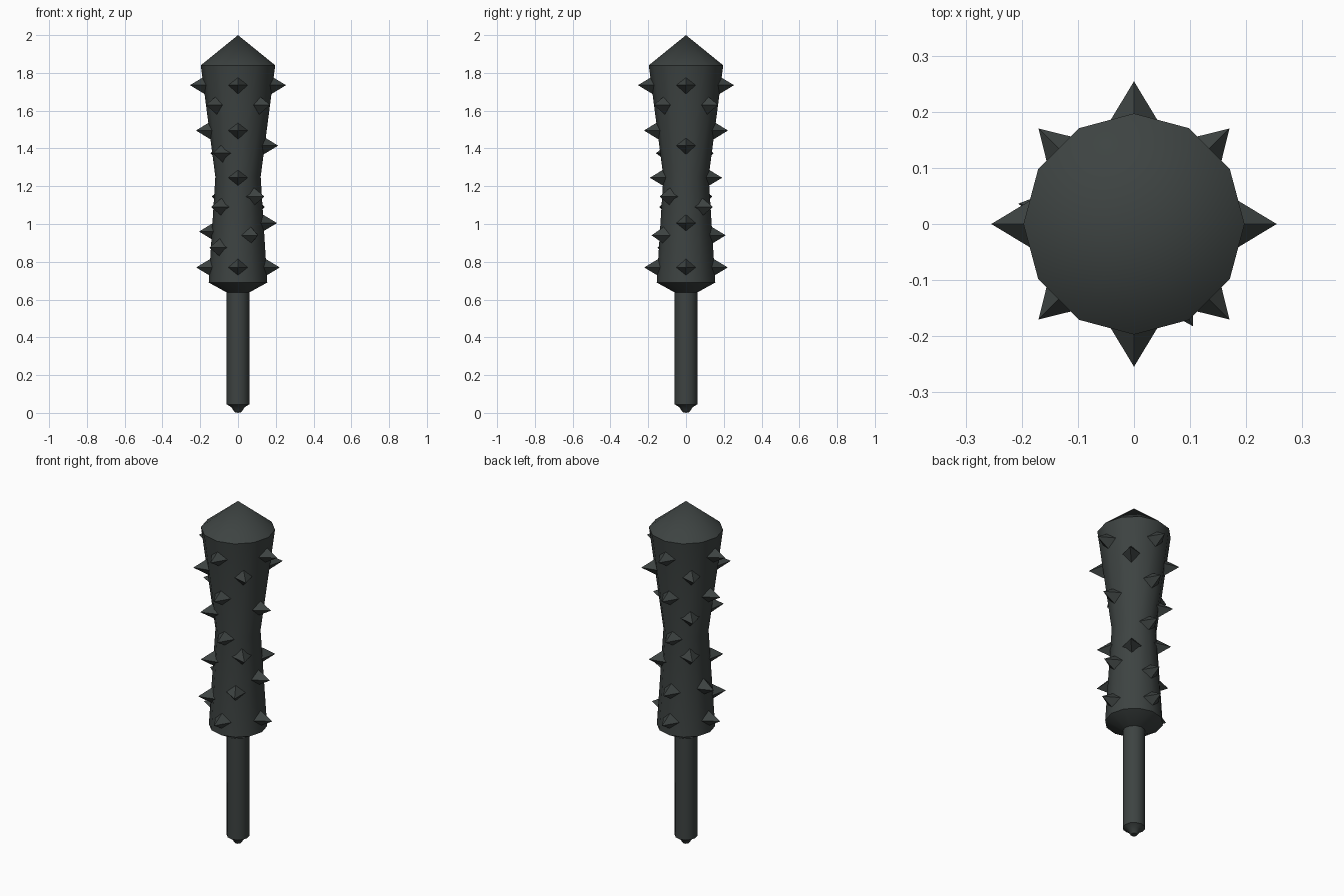
import bpy, bmesh, math
from mathutils import Vector

if "Cube" in bpy.data.objects:
    bpy.data.objects.remove(bpy.data.objects["Cube"])

mat = bpy.data.materials.new("dark grey green")
mat.diffuse_color = (0.047, 0.056, 0.054, 1)
mat.use_nodes = True
mat.node_tree.nodes["Principled BSDF"].inputs["Base Color"].default_value = mat.diffuse_color

SIDES = 12
HEAD = [(0.055, 0.635), (0.155, 0.69), (0.12, 1.25), (0.197, 1.84)]


def finish(name, bm, smooth=40):
    bmesh.ops.recalc_face_normals(bm, faces=bm.faces)
    me = bpy.data.meshes.new(name)
    bm.to_mesh(me)
    bm.free()
    ob = bpy.data.objects.new(name, me)
    bpy.context.collection.objects.link(ob)
    me.materials.append(mat)
    bpy.ops.object.select_all(action='DESELECT')
    ob.select_set(True)
    bpy.context.view_layer.objects.active = ob
    if smooth:
        bpy.ops.object.shade_smooth_by_angle(angle=math.radians(smooth))
    return ob


def lathe(name, profile, bottom, top):
    # Rings joined by quads, closed with a point at each end
    bm = bmesh.new()
    rings = []
    for r, z in profile:
        rings.append([bm.verts.new((r * math.cos(math.tau * i / SIDES),
                                    r * math.sin(math.tau * i / SIDES), z))
                      for i in range(SIDES)])
    lo, hi = bm.verts.new((0, 0, bottom)), bm.verts.new((0, 0, top))
    for i in range(SIDES):
        j = (i + 1) % SIDES
        for a, b in zip(rings, rings[1:]):
            bm.faces.new((a[i], a[j], b[j], b[i]))
        bm.faces.new((lo, rings[0][j], rings[0][i]))
        bm.faces.new((hi, rings[-1][i], rings[-1][j]))
    return finish(name, bm)


# Club head and handle
lathe("club_head", HEAD, 0.63, 2.0)
lathe("handle", [(0.018, 0.004), (0.035, 0.03), (0.06, 0.045), (0.06, 0.65)], 0.0, 0.65)


def surface_radius(z):
    for (r0, z0), (r1, z1) in zip(HEAD, HEAD[1:]):
        if z0 <= z <= z1:
            return r0 + (r1 - r0) * (z - z0) / (z1 - z0)


# Spikes: height and the directions (degrees) they point in
SPIKES = [
    (1.735, (0, 90, 180, 270)),
    (1.63, (45, 135, 225, 315)),
    (1.495, (90, 180, 270)),
    (1.415, (0,)),
    (1.375, (135, 230)),
    (1.245, (90, 270)),
    (1.145, (135, 315)),
    (1.09, (45, 225)),
    (1.005, (0,)),
    (0.96, (170,)),
    (0.94, (90, 300)),
    (0.875, (225,)),
    (0.77, (0, 90, 180, 270)),
]

bm = bmesh.new()
for z, angles in SPIKES:
    r = surface_radius(z)
    for deg in angles:
        a = math.radians(deg)
        out = Vector((math.cos(a), math.sin(a), 0))
        side = Vector((-out.y, out.x, 0))
        up = Vector((0, 0, 1))
        c = out * (r - 0.025) + up * z
        base = [bm.verts.new(c + d * 0.058) for d in (side, up, -side, -up)]
        tip = bm.verts.new(out * (r + 0.071) + up * z)
        for i in range(4):
            bm.faces.new((base[i], base[(i + 1) % 4], tip))
        bm.faces.new(base[::-1])
finish("spikes", bm, 30)
